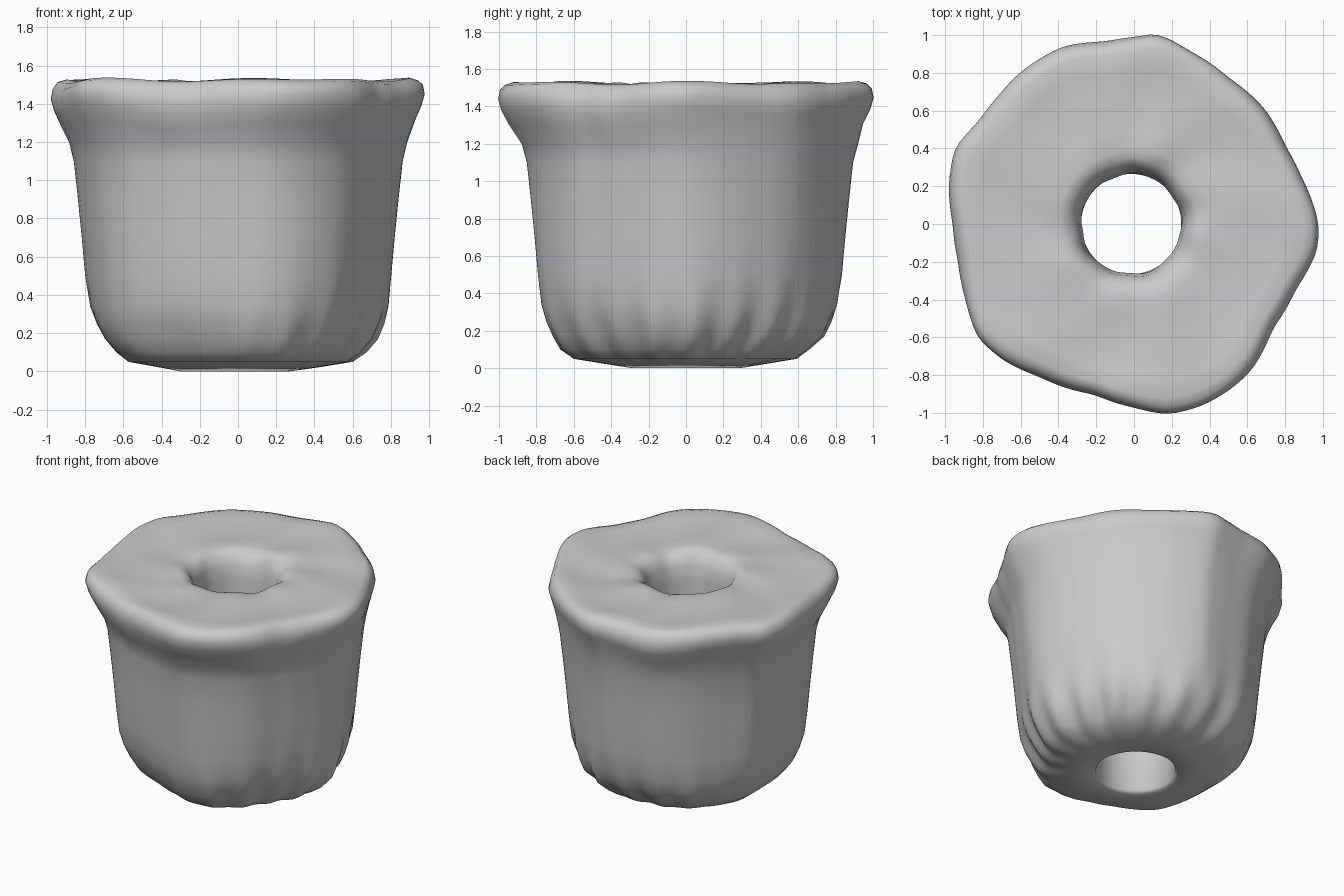
import bpy, bmesh, math

N = 144

# Lumpy rim outline seen from above: (angle in degrees, radius)
OUTLINE = [(0, .975), (16, .918), (27, .90), (42, .92), (57, .92), (72, .96), (83, 1.012),
           (90, .987), (99, .975), (112, 1.01), (128, 1.0), (137, .985), (147, .985),
           (157, 1.027), (168, 1.0), (180, .957), (192, .95), (204, .975), (216, 1.02),
           (226, .998), (238, .95), (257, .925), (270, .97), (280, 1.021), (290, 1.025),
           (300, 1.012), (309, .99), (323, .918), (338, .922), (352, .978), (360, .975)]
MEAN = 0.965

# Closed profile: radius, height, share of the lumpy outline, fold strength
PROFILE = [(.265, .02, 0, 0), (.285, .0, 0, 0), (.42, .022, .1, .006), (.58, .05, .4, .014),
           (.645, .10, .5, .02), (.705, .17, .5, .02), (.745, .25, .5, .014),
           (.775, .34, .5, .007), (.797, .50, .5, 0), (.815, .70, .5, 0), (.835, .90, .5, 0),
           (.857, 1.10, .5, 0), (.880, 1.20, .6, 0), (.918, 1.29, .8, 0), (.950, 1.37, 1, 0),
           (.967, 1.43, 1, 0), (.957, 1.48, 1, 0), (.93, 1.513, 1, 0), (.89, 1.526, .9, 0),
           (.80, 1.518, .7, 0), (.65, 1.506, .4, 0), (.50, 1.512, .1, 0), (.40, 1.518, 0, 0),
           (.345, 1.508, 0, 0), (.305, 1.475, 0, 0), (.28, 1.42, 0, 0), (.265, 1.32, 0, 0),
           (.265, 1.0, 0, 0), (.265, .5, 0, 0)]


def outline(deg):
    for (a0, r0), (a1, r1) in zip(OUTLINE, OUTLINE[1:]):
        if a0 <= deg <= a1:
            t = (deg - a0) / (a1 - a0)
            return r0 + (r1 - r0) * t


# Softened samples of the outline
rim = [sum(outline((360 * i / N + d) % 360) for d in (-2, 0, 2)) / 3 for i in range(N)]

bm = bmesh.new()
rings = []
for r, z, share, fold in PROFILE:
    ring = []
    for i in range(N):
        a = 2 * math.pi * i / N
        rr = r + share * (rim[i] - MEAN)
        # gathered folds near the base, strongest on the right
        side = .5 + .5 * math.cos(a - .4)
        rr += fold * (.6 * math.sin(5 * a + 2.4) + side * math.sin(20 * a + 1))
        # slightly uneven mouth of the hole
        if r < .45 and z > 1.2:
            rr += .004 * math.sin(5 * a + 1) + .003 * math.sin(9 * a)
        # gentle unevenness of the rim and the top face
        zz = z
        if z > 1.2 and r > .3:
            zz += .006 * math.sin(5 * a + 1.2) + .005 * math.sin(8 * a + r * 9)
            if 1.25 < z < 1.5 and r > .9:
                zz += .012 * math.sin(5 * a + 1.5)
        # the body sits slightly to the back, the hole slightly to the left
        sy = .02 if .1 < z < 1.25 and r > .5 else 0
        sx = -.015 if r < .35 else 0
        ring.append(bm.verts.new((rr * math.cos(a) + sx, rr * math.sin(a) + sy, zz)))
    rings.append(ring)

# Skin the rings into one closed body with a tunnel through the middle
for k in range(len(rings)):
    lo, hi = rings[k], rings[(k + 1) % len(rings)]
    for i in range(N):
        j = (i + 1) % N
        bm.faces.new((lo[i], lo[j], hi[j], hi[i]))
bmesh.ops.recalc_face_normals(bm, faces=bm.faces)
for f in bm.faces:
    f.smooth = True

mesh = bpy.data.meshes.new("lumpy_pot")
bm.to_mesh(mesh)
bm.free()
pot = bpy.data.objects.new("lumpy_pot", mesh)
bpy.context.collection.objects.link(pot)
